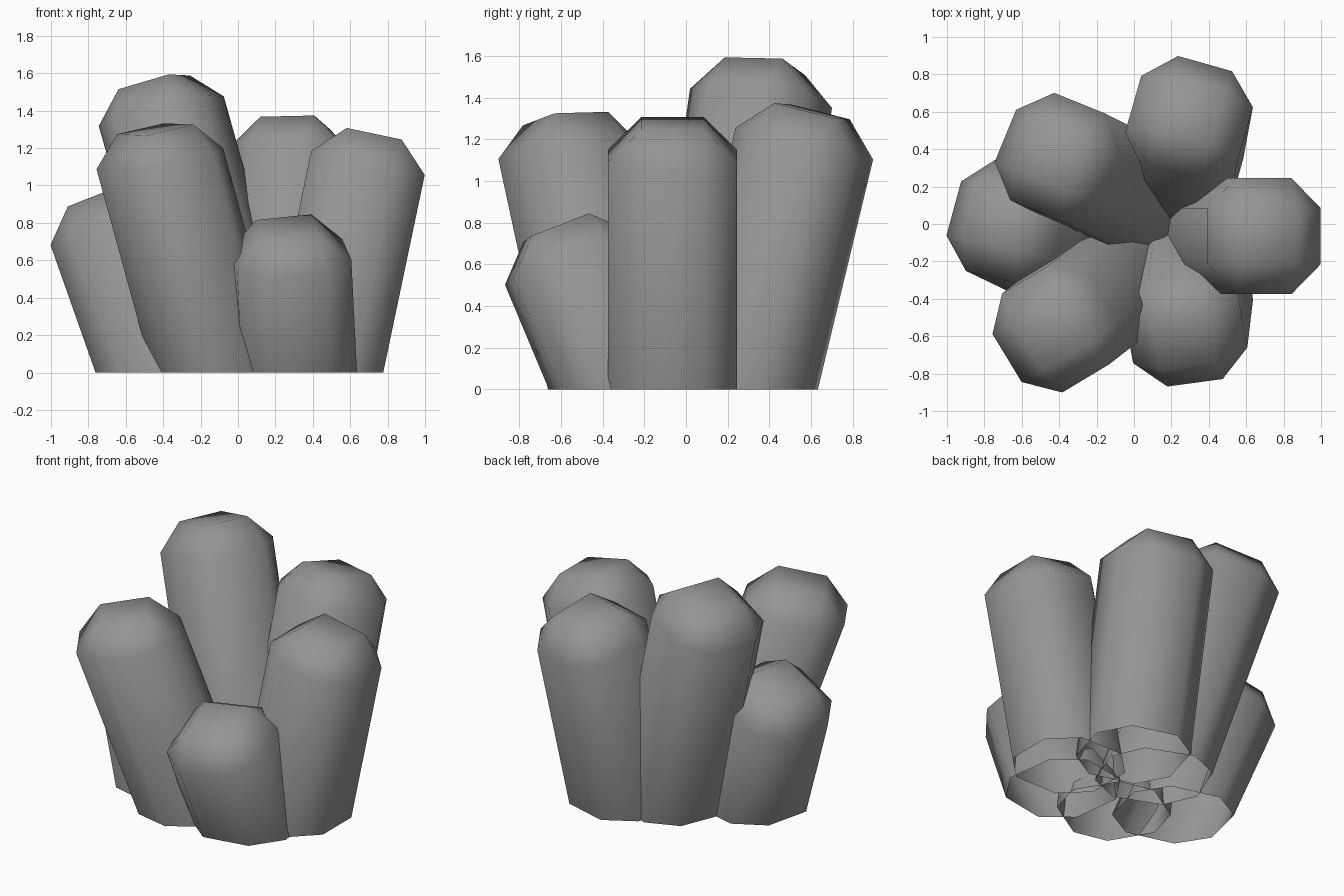
import bpy, bmesh, math
from mathutils import Vector

if "Cube" in bpy.data.objects:
    bpy.data.objects.remove(bpy.data.objects["Cube"])

H, E, BEV = 0.31, 0.15, 0.16   # half width, half flat, bevel size

grey = bpy.data.materials.new("dark_grey")
grey.diffuse_color = (0.3, 0.3, 0.3, 1)
grey.use_nodes = True
grey.node_tree.nodes["Principled BSDF"].inputs["Base Color"].default_value = grey.diffuse_color


def column(name, centre, yaw, lean, k=1.0):
    """Bevelled square column: rim centre, facing angle, lean per unit height."""
    c = Vector(centre)
    L = Vector((lean[0], lean[1], 1))
    n = Vector((lean[0] * k, lean[1] * k, 1)).normalized()
    h = Vector((math.cos(math.radians(yaw)), math.sin(math.radians(yaw)), 0))
    h.z = -(h.x * n.x + h.y * n.y) / n.z
    u = h.normalized()
    v = n.cross(u)
    bm = bmesh.new()
    outline = [(H, -E), (H, E), (E, H), (-E, H), (-H, E), (-H, -E), (-E, -H), (E, -H)]
    pts = [c + u * a + v * b for a, b in outline]
    rim = [bm.verts.new(p) for p in pts]
    base = [bm.verts.new(p - L * p.z) for p in pts]
    top = [bm.verts.new(c + u * a + v * b + n * BEV)
           for a, b in [(E, -E), (E, E), (-E, E), (-E, -E)]]
    # sides, open at the ground
    for i in range(8):
        j = (i + 1) % 8
        bm.faces.new((base[i], base[j], rim[j], rim[i]))
    # bevelled cap: edge strips, corner triangles, flat top
    for i in range(4):
        j = (i + 1) % 4
        bm.faces.new((rim[2 * i], rim[2 * i + 1], top[j], top[i]))
        bm.faces.new((rim[2 * i + 1], rim[(2 * i + 2) % 8], top[j]))
    bm.faces.new(top)
    bmesh.ops.recalc_face_normals(bm, faces=bm.faces)
    for f in bm.faces:
        f.smooth = True
    me = bpy.data.meshes.new(name)
    bm.to_mesh(me)
    bm.free()
    me.materials.append(grey)
    bpy.context.collection.objects.link(bpy.data.objects.new(name, me))


# cluster of leaning columns
column("column_right", (0.695, -0.065, 1.12), 0, (0.21, 0))
column("column_back_right", (0.297, 0.568, 1.18), 74, (0.045, 0.24))
column("column_tall_back_left", (-0.41, 0.36, 1.397), 158, (-0.28, 0.14), 0.88)
column("column_left", (-0.682, 0.015, 0.782), 166.4, (-0.353, 0.17))
column("column_front_left", (-0.418, -0.56, 1.143), 211, (-0.275, -0.215), 0.57)
column("column_short_front_right", (0.276, -0.564, 0.628), -80, (-0.05, -0.42), 0.95)
